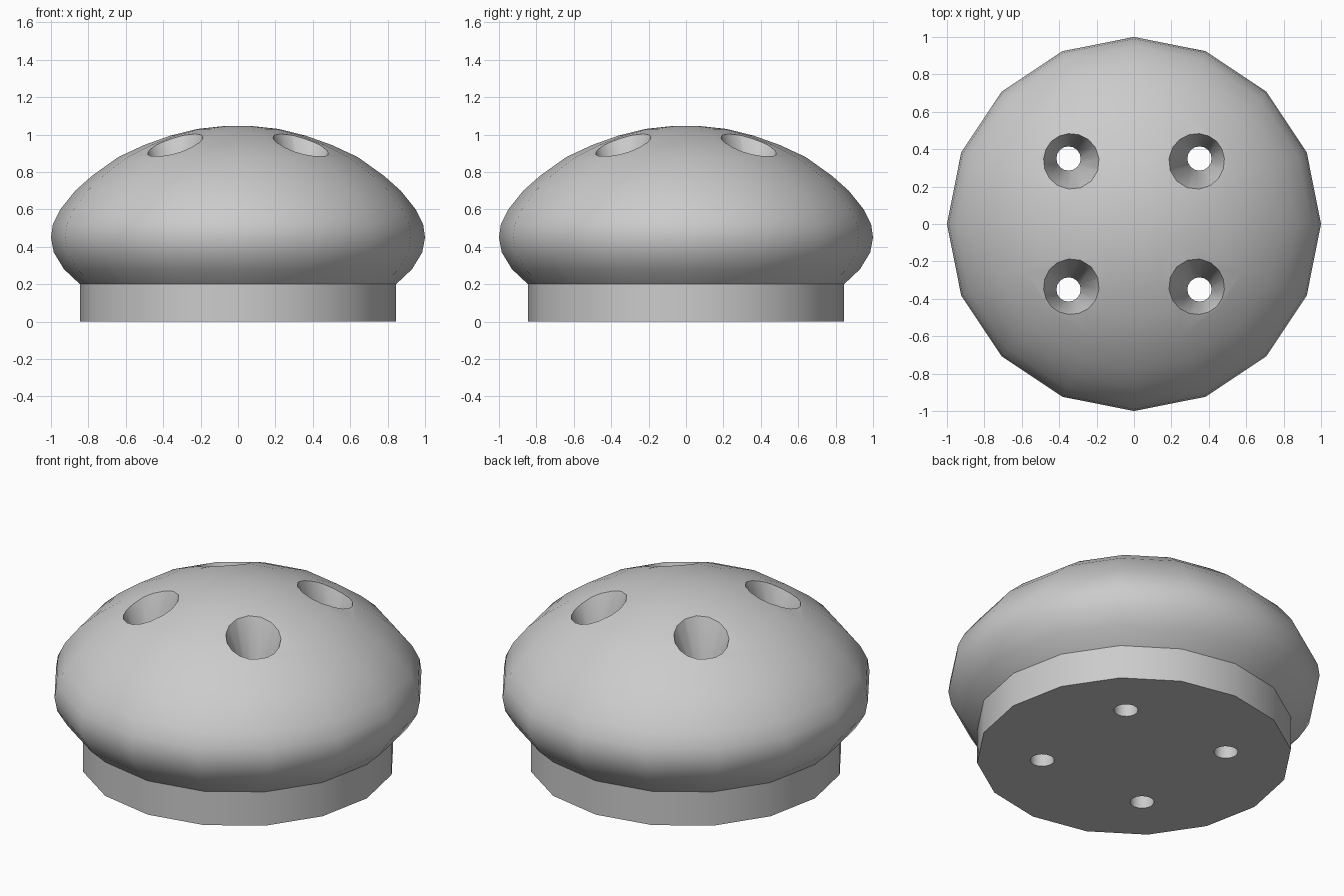
import bpy
import bmesh
from math import cos, sin, tau, radians

cube = bpy.data.objects.get("Cube")
if cube:
    bpy.data.objects.remove(cube)

SIDES = 16

grey = bpy.data.materials.new("plain_grey")
grey.use_nodes = True
colour = (0.6, 0.6, 0.6, 1)
grey.diffuse_color = colour
grey.node_tree.nodes["Principled BSDF"].inputs["Base Color"].default_value = colour


def lathe(bm, profile, cx=0, cy=0):
    """Turn a bottom-to-top (radius, height) profile into a closed solid."""
    rings = []
    for r, z in profile:
        rings.append([bm.verts.new((cx + r * cos(tau * i / SIDES),
                                    cy + r * sin(tau * i / SIDES), z))
                      for i in range(SIDES)])
    for low, high in zip(rings, rings[1:]):
        for i in range(SIDES):
            j = (i + 1) % SIDES
            bm.faces.new((low[i], low[j], high[j], high[i]))
    bm.faces.new(rings[0][::-1])
    bm.faces.new(rings[-1])


def make_object(name, bm):
    mesh = bpy.data.meshes.new(name)
    bm.to_mesh(mesh)
    bm.free()
    mesh.materials.append(grey)
    obj = bpy.data.objects.new(name, mesh)
    bpy.context.collection.objects.link(obj)
    return obj


# Domed foot: straight collar below, bulging dome above
bm = bmesh.new()
lathe(bm, [(0.845, 0), (0.845, 0.2), (0.93, 0.28), (0.985, 0.37), (1, 0.45),
           (0.99, 0.52), (0.95, 0.6), (0.87, 0.7), (0.78, 0.78), (0.64, 0.88),
           (0.5, 0.945), (0.36, 0.995), (0.22, 1.03), (0.08, 1.045)])
foot = make_object("domed_foot", bm)

# Four countersunk screw holes
bm = bmesh.new()
for x in (-0.35, 0.35):
    for y in (-0.35, 0.35):
        lathe(bm, [(0.065, -0.1), (0.065, 0.7), (0.24, 1.2)], x, y)
cutter = make_object("screw_hole_cutter", bm)
cutter.hide_render = True

cut = foot.modifiers.new("screw_holes", "BOOLEAN")
cut.operation = "DIFFERENCE"
cut.solver = "EXACT"
cut.object = cutter

bpy.ops.object.select_all(action="DESELECT")
foot.select_set(True)
bpy.context.view_layer.objects.active = foot
bpy.ops.object.modifier_apply(modifier=cut.name)
bpy.data.objects.remove(cutter)

# Smooth dome and walls, crisp collar and hole rims
bpy.ops.object.shade_smooth_by_angle(angle=radians(30))
